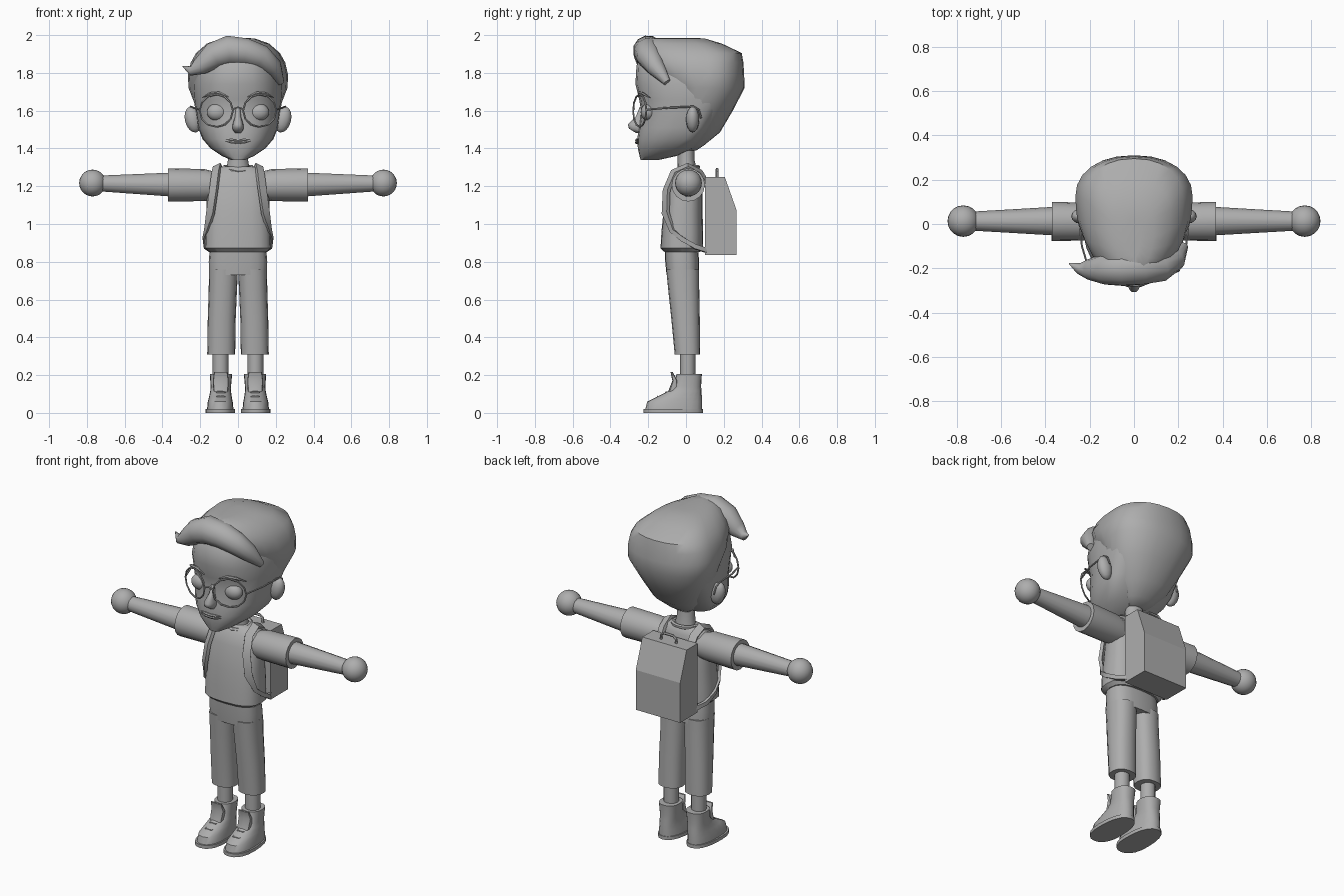
import bpy, bmesh, math
from mathutils import Vector

cube = bpy.data.objects.get("Cube")
if cube:
    bpy.data.objects.remove(cube, do_unlink=True)

GREY = (0.42, 0.42, 0.42, 1)
mat = bpy.data.materials.new("plain grey")
mat.use_nodes = True
mat.diffuse_color = GREY
mat.node_tree.nodes["Principled BSDF"].inputs["Base Color"].default_value = GREY
SIDES = (("left", 1), ("right", -1))


def finish(name, bm, smooth=40):
    bmesh.ops.recalc_face_normals(bm, faces=bm.faces)
    mesh = bpy.data.meshes.new(name)
    bm.to_mesh(mesh)
    bm.free()
    mesh.materials.append(mat)
    obj = bpy.data.objects.new(name, mesh)
    bpy.context.collection.objects.link(obj)
    bpy.ops.object.select_all(action="DESELECT")
    obj.select_set(True)
    bpy.context.view_layer.objects.active = obj
    if smooth:
        bpy.ops.object.shade_smooth_by_angle(angle=math.radians(smooth))
    return obj


def loft(name, rings, closed=False, smooth=40):
    """Skin a list of equal rings; cap the ends unless the path is closed."""
    bm = bmesh.new()
    loops = [[bm.verts.new(p) for p in ring] for ring in rings]
    pairs = list(zip(loops, loops[1:]))
    if closed:
        pairs.append((loops[-1], loops[0]))
    else:
        bm.faces.new(loops[0])
        bm.faces.new(loops[-1])
    n = len(loops[0])
    for a, b in pairs:
        for i in range(n):
            j = (i + 1) % n
            bm.faces.new((a[i], a[j], b[j], b[i]))
    return finish(name, bm, smooth)


def section(z, w, front, back, mid=None, cx=0, n=20, p=0.8):
    """Level ring, widest at y = mid, squarer for smaller p."""
    mid = (front + back) / 2 if mid is None else mid
    ring = []
    for i in range(n):
        a = math.tau * i / n
        s, c = math.sin(a), -math.cos(a)
        sx, cy = math.copysign(abs(s) ** p, s), math.copysign(abs(c) ** p, c)
        ring.append((cx + w * sx, mid + cy * (mid - front if c < 0 else back - mid), z))
    return ring


def stack(name, levels, **kw):
    return loft(name, [section(*level, **kw) for level in levels])


def tube(name, pts, radii, n=6, closed=False, smooth=40, flip=1):
    """Round tube along a path with a radius at each point."""
    pts = [Vector((x * flip, y, z)) for x, y, z in pts]
    if isinstance(radii, float):
        radii = [radii] * len(pts)
    rings, last = [], len(pts) - 1
    u = None
    for i, p in enumerate(pts):
        if closed:
            t = pts[(i + 1) % len(pts)] - pts[i - 1]
        else:
            t = pts[min(i + 1, last)] - pts[max(i - 1, 0)]
        t.normalize()
        u = u or (Vector((0, 1, 0)) if abs(t.y) < 0.8 else Vector((0, 0, 1)))
        u = (u - t * u.dot(t)).normalized()
        v = t.cross(u)
        rings.append([p + radii[i] * (u * math.cos(math.tau * k / n) + v * math.sin(math.tau * k / n))
                      for k in range(n)])
    return loft(name, rings, closed, smooth)


def ball(name, centre, radii, u=20, v=12, turn=0):
    bm = bmesh.new()
    bmesh.ops.create_uvsphere(bm, u_segments=u, v_segments=v, radius=1)
    bmesh.ops.scale(bm, vec=radii, verts=bm.verts)
    obj = finish(name, bm, 60)
    obj.location = centre
    obj.rotation_euler = (0, turn, 0)
    return obj


# Head and hair
stack("head", [(1.338, .035, -.24, -.15, -.2), (1.36, .085, -.246, -.05, -.13),
               (1.40, .145, -.255, .04, -.06), (1.45, .188, -.258, .09, 0),
               (1.51, .212, -.25, .14, .03), (1.60, .225, -.238, .2, .06),
               (1.66, .235, -.248, .25, .08), (1.74, .24, -.268, .28, .1),
               (1.84, .22, -.262, .27, .1), (1.92, .16, -.2, .2, .08)], n=24)
stack("hair", [(1.39, .05, -.04, .055, .03), (1.42, .09, -.03, .10, .03),
               (1.485, .155, -.02, .18, .05), (1.60, .215, -.03, .248, .07),
               (1.72, .262, -.11, .31, .12), (1.79, .265, -.20, .308, .12),
               (1.855, .25, -.25, .304, .12), (1.905, .222, -.25, .295, .11),
               (1.955, .165, -.235, .19, .06), (1.982, .09, -.21, .10, 0),
               (1.986, .03, -.15, .03, -.03)], n=24, p=.9)
tube("hair_fringe", [(-.292, -.178, 1.835), (-.25, -.2, 1.81), (-.2, -.205, 1.835),
                     (-.13, -.203, 1.89), (-.05, -.2, 1.918), (.04, -.2, 1.91),
                     (.12, -.195, 1.885), (.185, -.16, 1.83), (.225, -.1, 1.75)],
     [.003, .025, .048, .072, .081, .075, .066, .05, .02], n=12, smooth=70)

# Nose and mouth
loft("nose", [section(1.62, .012, -.245, -.2), section(1.57, .016, -.265, -.2),
              section(1.528, .028, -.308, -.2), section(1.505, .03, -.302, -.2),
              section(1.482, .018, -.265, -.2)], smooth=60)
for name, dz, r in (("upper_lip", .006, .008), ("lower_lip", -.006, .008)):
    tube(name, [(x, -.262 + 1.4 * x * x, 1.437 + dz + 1.5 * x * x) for x in (-.065, -.035, 0, .035, .065)],
         [.002, r, r, r, .002])

# Collar and neck
stack("neck", [(1.22, .075, -.05, .06), (1.30, .06, -.045, .055), (1.34, .053, -.045, .045),
               (1.43, .053, -.045, .045)], n=12, p=1)
tube("collar", [(.075 * math.sin(a), .005 - .06 * math.cos(a), 1.3 - .02 * max(0, math.cos(a)))
                for a in (math.tau * i / 14 for i in range(14))], .012, closed=True)

# Shirt and trousers
stack("shirt", [(.853, .155, -.115, .075), (.872, .176, -.135, .09), (.96, .174, -.13, .09),
                (1.06, .167, -.12, .088), (1.2, .165, -.098, .087), (1.262, .155, -.075, .08),
                (1.295, .12, -.05, .062), (1.305, .07, -.04, .05)], p=.72)
stack("trouser_hips", [(.88, .148, -.113, .062), (.80, .155, -.11, .07), (.73, .153, -.103, .07)], p=.72)

for side, s in SIDES:
    # Eyes, brows and ears
    ball(side + "_eye", (s * .11, -.2, 1.592), (.055, .04, .046))
    tube(side + "_eyebrow", [(.05, -.252, 1.672), (.10, -.246, 1.694), (.15, -.228, 1.69), (.19, -.19, 1.668)],
         [.003, .008, .008, .002], flip=s)
    ball(side + "_ear", (s * .238, .035, 1.553), (.043, .035, .07), 12, 8, s * .25)

    # Round spectacles
    tube(side + "_lens_rim", [(.115 + .088 * math.cos(a), -.252 + .035 * (math.cos(a) + .2), 1.6 + .086 * math.sin(a))
                              for a in (math.tau * i / 12 for i in range(12))], .005, closed=True, flip=s)
    tube(side + "_spectacle_arm", [(.202, -.21, 1.605), (.235, -.1, 1.615), (.25, .04, 1.622),
                                   (.247, .068, 1.605), (.24, .08, 1.56)], .005, flip=s)

    # Arms
    tube(side + "_sleeve", [(.10, .008, 1.2), (.18, .01, 1.206), (.37, .012, 1.207)], [.07, .085, .088],
         n=16, flip=s)
    tube(side + "_arm", [(.3, .013, 1.208), (.76, .013, 1.215)], [.068, .041], n=14, flip=s)
    ball(side + "_hand", (s * .77, .013, 1.217), (.071, .071, .071))

    # Legs and shoes
    stack(side + "_trouser_leg", [(.31, .074, -.06, .075, None, s * .089), (.5, .074, -.078, .073, None, s * .086),
                                  (.66, .075, -.095, .07, None, s * .08),
                                  (.76, .077, -.105, .07, None, s * .077)], n=16, p=.85)
    stack(side + "_shin", [(.17, .042, -.032, .05, None, s * .092), (.34, .042, -.032, .05, None, s * .092)],
          n=12, p=1)
    stack(side + "_sole", [(0, .078, -.225, .09, -.09, s * .095), (.02, .078, -.225, .09, -.09, s * .095)], p=.85)
    stack(side + "_shoe", [(.018, .07, -.216, .086, -.08, s * .094), (.06, .066, -.205, .086, -.07, s * .094),
                           (.085, .06, -.155, .084, -.04, s * .093), (.115, .055, -.095, .082, 0, s * .092),
                           (.14, .054, -.065, .08, .01, s * .091), (.205, .059, -.05, .084, .017, s * .09)], p=.85)
    stack(side + "_shoe_tongue", [(.10, .038, -.1, -.04, None, s * .091), (.17, .042, -.072, -.045, None, s * .091),
                                  (.216, .036, -.082, -.07, None, s * .091)], n=12, p=.6)
    for z, y in ((.085, -.15), (.107, -.108)):
        tube(side + "_lace", [(.05, y + .045, z - .005), (.075, y, z), (.108, y, z), (.135, y + .045, z - .005)],
             .006, flip=s)

    # Flat shoulder strap wrapping round to the pack
    path = [Vector(p) for p in ((.1, .12, 1.2), (.105, .075, 1.275), (.11, .01, 1.308), (.118, -.065, 1.275),
                                (.13, -.105, 1.18), (.147, -.11, 1.06), (.168, -.075, .965),
                                (.18, -.02, .92), (.172, .05, .88), (.14, .11, .86))]
    rings = []
    for i, p in enumerate(path):
        t = (path[min(i + 1, 9)] - path[max(i - 1, 0)]).normalized()
        out = p - Vector((.06, 0, min(p.z, 1.2)))
        out = (out - t * out.dot(t)).normalized()
        w = t.cross(out) * (.022 if i < 6 else .012)
        ring = [p + w - out * .012, p + w + out * .007, p - w + out * .007, p - w - out * .012]
        rings.append([(q.x * s, q.y, q.z) for q in ring])
    loft(side + "_pack_strap", rings)

tube("spectacle_bridge", [(-.028, -.275, 1.608), (0, -.278, 1.618), (.028, -.275, 1.608)], .005)

# Backpack with a carrying loop
outline = ((.1, .835), (.267, .835), (.267, 1.075), (.205, 1.25), (.1, 1.25))
loft("backpack", [[(x, y, z) for y, z in outline] for x in (-.148, .148)], smooth=0)
tube("pack_handle", [(-.05, .165, 1.24), (-.05, .165, 1.275), (-.03, .165, 1.29), (.03, .165, 1.29),
                     (.05, .165, 1.275), (.05, .165, 1.24)], .008)
